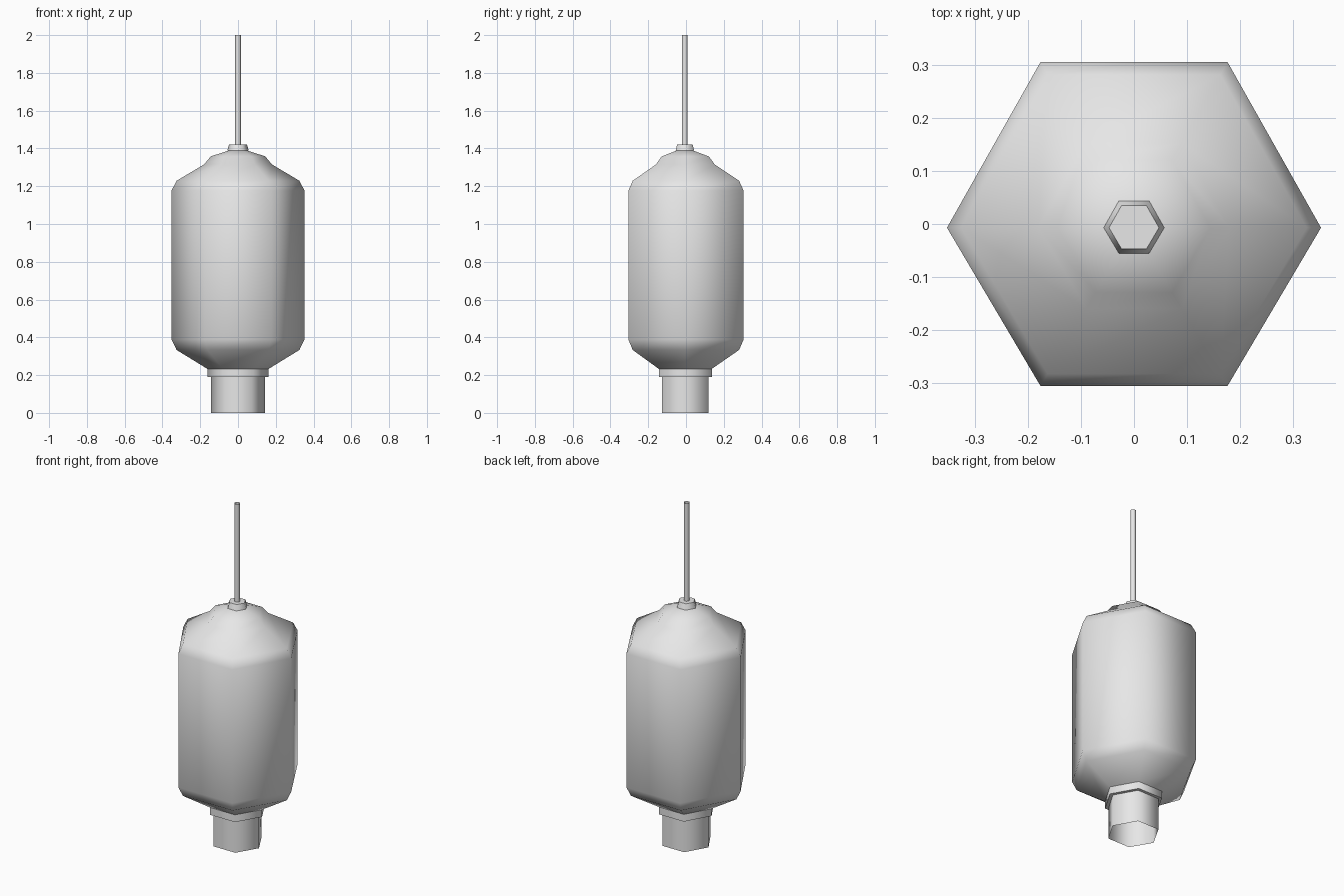
import bpy
import bmesh
import math

cube = bpy.data.objects.get("Cube")
if cube:
    bpy.data.objects.remove(cube, do_unlink=True)

SIDES = 6
BODY_R = 0.352
AXIS_Y = -0.007   # the fittings sit slightly forward of the body centre

# Plain grey for the whole model
grey = bpy.data.materials.new("plain_grey")
grey.use_nodes = True
colour = (0.8, 0.8, 0.8, 1.0)
grey.diffuse_color = colour
grey.node_tree.nodes["Principled BSDF"].inputs["Base Color"].default_value = colour


def hex_loft(name, profile, cap_bottom=False, cap_top=False):
    """Loft six-sided rings through (radius, height) points."""
    bm = bmesh.new()
    rings = []
    for r, z in profile:
        ring = []
        for i in range(SIDES):
            a = math.tau * i / SIDES
            # side corners stay on the axis, wide rings centre front to back
            shift = AXIS_Y if i % 3 == 0 else AXIS_Y * (1 - r / BODY_R)
            ring.append(bm.verts.new((r * math.cos(a), r * math.sin(a) + shift, z)))
        rings.append(ring)
    for low, high in zip(rings, rings[1:]):
        for i in range(SIDES):
            j = (i + 1) % SIDES
            bm.faces.new((low[i], low[j], high[j], high[i]))
    if cap_bottom:
        bm.faces.new(rings[0][::-1])
    if cap_top:
        bm.faces.new(rings[-1])
    mesh = bpy.data.meshes.new(name)
    bm.to_mesh(mesh)
    bm.free()
    mesh.materials.append(grey)
    obj = bpy.data.objects.new(name, mesh)
    bpy.context.collection.objects.link(obj)
    bpy.ops.object.select_all(action="DESELECT")
    obj.select_set(True)
    bpy.context.view_layer.objects.active = obj
    bpy.ops.object.shade_smooth_by_angle(angle=math.radians(65))
    return obj


# Open neck at the bottom
hex_loft("bottom_neck", [(0.142, 0), (0.142, 0.19)])

# Collar between neck and body
hex_loft("collar", [(0.142, 0.19), (0.162, 0.19), (0.162, 0.233)])

# Body with tapered ends and a stepped shoulder
hex_loft("body", [
    (0.162, 0.233), (0.325, 0.333), (BODY_R, 0.388), (BODY_R, 1.177),
    (0.325, 1.229), (0.18, 1.315), (0.144, 1.358), (0.05, 1.389),
], cap_top=True)

# Small tapered cap holding the rod
hex_loft("top_cap", [(0.057, 1.389), (0.047, 1.422)], cap_bottom=True, cap_top=True)

# Thin hollow rod
hex_loft("rod", [(0.016, 1.42), (0.016, 2.0)])
